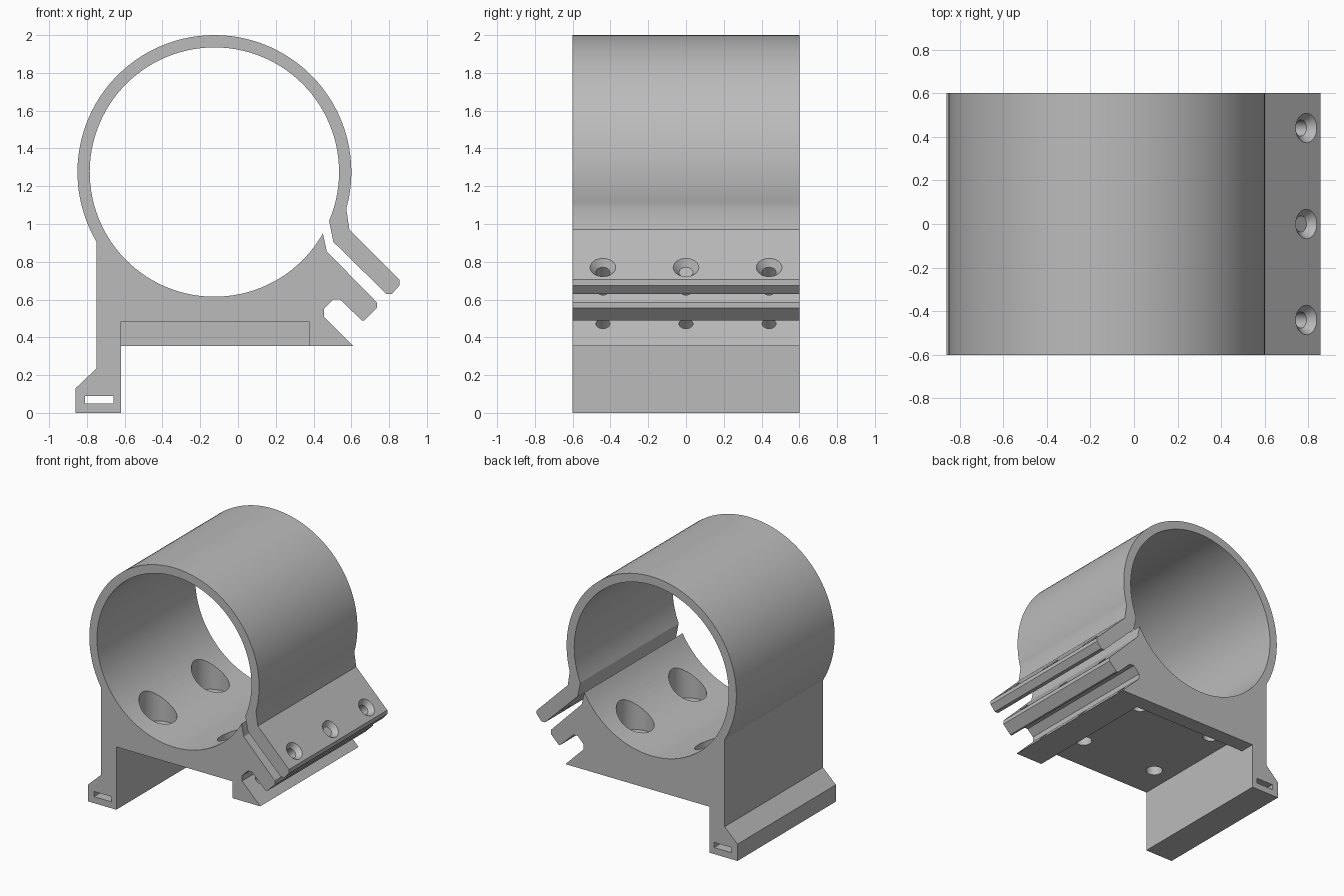
import bpy
import bmesh
from math import cos, sin, radians, pi
from mathutils import Matrix, Vector

if "Cube" in bpy.data.objects:
    bpy.data.objects.remove(bpy.data.objects["Cube"])

CX, CZ = -0.125, 1.275          # ring centre
R_OUT, R_IN = 0.725, 0.66
HALF = 0.6                      # half the clamp length

grey = bpy.data.materials.new("plain grey")
grey.use_nodes = True
GREY = (0.5, 0.5, 0.5, 1)
grey.diffuse_color = GREY
grey.node_tree.nodes["Principled BSDF"].inputs["Base Color"].default_value = GREY


def arc(radius, start, end, steps):
    angles = [radians(start + (end - start) * i / steps) for i in range(steps + 1)]
    return [(CX + radius * cos(a), CZ + radius * sin(a)) for a in angles]


def finish(name, bm):
    bmesh.ops.recalc_face_normals(bm, faces=bm.faces)
    mesh = bpy.data.meshes.new(name)
    bm.to_mesh(mesh)
    bm.free()
    mesh.materials.append(grey)
    obj = bpy.data.objects.new(name, mesh)
    bpy.context.collection.objects.link(obj)
    return obj


def prism(name, points, y0, y1):
    bm = bmesh.new()
    face = bm.faces.new([bm.verts.new((x, y0, z)) for x, z in points])
    new = bmesh.ops.extrude_face_region(bm, geom=[face])["geom"]
    moved = [v for v in new if isinstance(v, bmesh.types.BMVert)]
    bmesh.ops.translate(bm, verts=moved, vec=(0, y1 - y0, 0))
    return finish(name, bm)


def box(name, x0, x1, z0, z1, y0, y1):
    return prism(name, [(x0, z0), (x1, z0), (x1, z1), (x0, z1)], y0, y1)


def rod(name, start, end, r_start, r_end):
    a, b = Vector(start), Vector(end)
    turn = (b - a).to_track_quat("Z", "Y").to_matrix().to_4x4()
    bm = bmesh.new()
    bmesh.ops.create_cone(bm, cap_ends=True, segments=40, radius1=r_start,
                          radius2=r_end, depth=(b - a).length,
                          matrix=Matrix.Translation((a + b) / 2) @ turn)
    return finish(name, bm)


# Clamp outline: leg, base, foot, lower flange, bore, upper flange, outer ring
outline = [(-0.86, 0), (-0.62, 0), (-0.62, 0.355), (0.61, 0.355),
           (0.455, 0.51), (0.455, 0.55), (0.505, 0.6), (0.54, 0.6),
           (0.655, 0.49), (0.67, 0.49), (0.735, 0.555), (0.735, 0.585),
           (0.47, 0.855)]
outline += arc(R_IN, -29.5, -383, 110)
outline += [(0.505, 0.905), (0.785, 0.63), (0.815, 0.63), (0.855, 0.675),
            (0.855, 0.705), (0.59, 0.97)]
outline += arc(R_OUT, -15.6, 210.4, 80)
outline += [(-0.75, 0.235), (-0.86, 0.13)]
clamp = prism("ring_clamp", outline, -HALF, HALF)

# Recess under the base and cable slot through the leg
cutters = [box("base_recess", -0.62, 0.375, 0.3, 0.485, -0.7, 0.48),
           box("leg_slot", -0.81, -0.66, 0.05, 0.09, -0.7, 0.7)]

# Counterbored mounting holes in the floor of the bore
for x in (CX - 0.335, CX + 0.335):
    for y in (-0.32, 0.32):
        cutters.append(rod("mount_bore", (x, y, 0.56), (x, y, 1.0), 0.133, 0.133))
        cutters.append(rod("mount_hole", (x, y, 0.4), (x, y, 0.7), 0.06, 0.06))

# Countersunk screw holes through both flanges and into the foot
for y in (-0.44, 0, 0.44):
    cutters.append(rod("screw_hole", (0.84, y, 0.82), (0.42, y, 0.4), 0.037, 0.037))
    cutters.append(rod("countersink", (0.80, y, 0.78), (0.765, y, 0.745), 0.08, 0.037))

for cutter in cutters:
    cutter.hide_render = True
    cut = clamp.modifiers.new(cutter.name, "BOOLEAN")
    cut.operation = "DIFFERENCE"
    cut.solver = "EXACT"
    cut.object = cutter

# Bake the cuts, then shade the curved walls smooth
bpy.ops.object.select_all(action="DESELECT")
clamp.select_set(True)
bpy.context.view_layer.objects.active = clamp
for cut in list(clamp.modifiers):
    bpy.ops.object.modifier_apply(modifier=cut.name)
for cutter in cutters:
    bpy.data.objects.remove(cutter)
bpy.ops.object.shade_smooth_by_angle(angle=radians(25))
